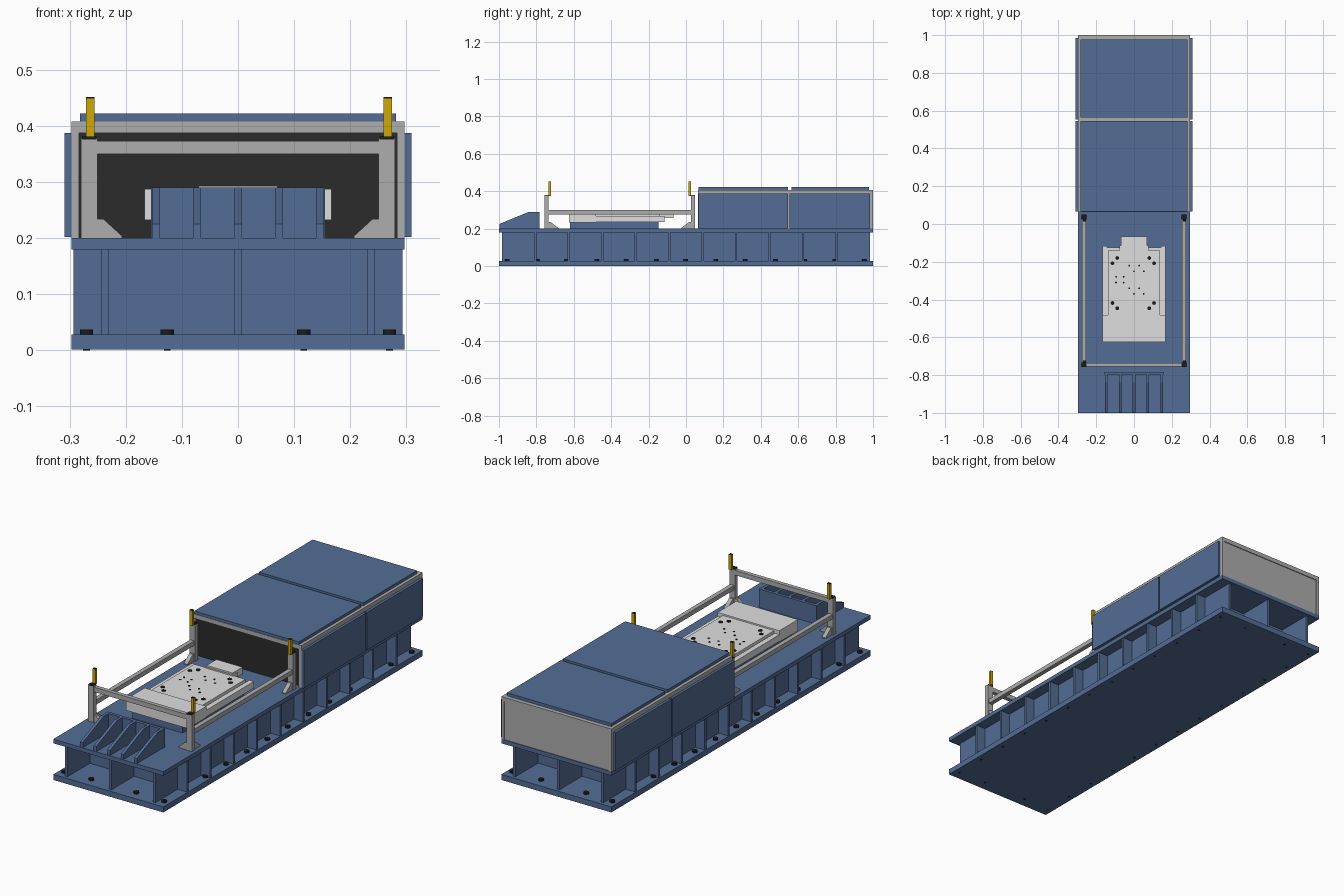
import bpy, bmesh
from mathutils import Matrix

if "Cube" in bpy.data.objects:
    bpy.data.objects.remove(bpy.data.objects["Cube"])


def material(name, r, g, b):
    m = bpy.data.materials.new(name)
    m.use_nodes = True
    m.diffuse_color = (r, g, b, 1)
    m.node_tree.nodes["Principled BSDF"].inputs["Base Color"].default_value = (r, g, b, 1)
    return m


BLUE = material("steel blue", 0.087, 0.152, 0.3)
GREY = material("frame grey", 0.42, 0.42, 0.42)
LIGHT = material("light grey", 0.74, 0.74, 0.74)
DARK = material("dark curtain", 0.024, 0.024, 0.024)
BLACK = material("black", 0.012, 0.012, 0.014)
YELLOW = material("safety yellow", 0.62, 0.39, 0.003)


def finish(name, bm, mat):
    bmesh.ops.recalc_face_normals(bm, faces=bm.faces)
    me = bpy.data.meshes.new(name)
    bm.to_mesh(me)
    bm.free()
    me.materials.append(mat)
    ob = bpy.data.objects.new(name, me)
    bpy.context.collection.objects.link(ob)
    return ob


def box(name, x, y, z, mat):
    """Box from (low, high) ranges."""
    bm = bmesh.new()
    bmesh.ops.create_cube(bm, size=1)
    for v in bm.verts:
        for i, (lo, hi) in enumerate((x, y, z)):
            v.co[i] = lo if v.co[i] < 0 else hi
    return finish(name, bm, mat)


def span(c, w):
    return (c - w / 2, c + w / 2)


def sided(s, lo, hi):
    """Range mirrored to side s."""
    return tuple(sorted((s * lo, s * hi)))


def prism(name, points, axis, lo, hi, mat):
    """Extrude a profile along x or y; points hold the other two coordinates."""
    place = {"x": lambda a, b, t: (t, a, b), "y": lambda a, b, t: (a, t, b)}[axis]
    bm = bmesh.new()
    face = bm.faces.new([bm.verts.new(place(a, b, lo)) for a, b in points])
    out = bmesh.ops.extrude_face_region(bm, geom=[face])
    shift = place(0, 0, hi - lo)
    bmesh.ops.translate(bm, vec=shift, verts=[v for v in out["geom"] if isinstance(v, bmesh.types.BMVert)])
    return finish(name, bm, mat)


def discs(name, spots, radius, z, height, mat, sides):
    bm = bmesh.new()
    for x, y in spots:
        bmesh.ops.create_cone(bm, cap_ends=True, segments=sides, radius1=radius, radius2=radius,
                              depth=height, matrix=Matrix.Translation((x, y, z + height / 2)))
    return finish(name, bm, mat)


SIDES = ((-1, "right"), (1, "left"))

# Base: two plates joined by long webs and full-width ribs, open at both ends
box("bottom_plate", (-0.297, 0.297), (-1, 1), (0.001, 0.028), BLUE)
box("top_plate", (-0.297, 0.297), (-1, 1), (0.18, 0.2), BLUE)
box("centre_web", span(0, 0.013), (-0.985, 0.985), (0.028, 0.18), BLUE)
for s, side in SIDES:
    box(f"{side}_web", span(s * 0.237, 0.012), (-0.985, 0.985), (0.028, 0.18), BLUE)
for k in range(10):
    box("cross_rib", (-0.293, 0.293), span(-0.806 + k * 0.179, 0.012), (0.028, 0.18), BLUE)

# Anchor bolts along the edges, with shanks reaching the underside
spots = [(s * 0.27, -0.955 + k * 0.159) for s in (-1, 1) for k in range(13)]
spots += [(x, s * 0.95) for x in (-0.126, 0.117) for s in (-1, 1)]
discs("anchor_bolts", spots, 0.012, 0.028, 0.009, BLACK, 12)
discs("anchor_shanks", spots, 0.006, 0, 0.028, BLACK, 12)

# Rear enclosure: grey body, end frames, curtain and cover panels
box("enclosure_body", (-0.293, 0.293), (0.09, 0.996), (0.2, 0.404), GREY)
box("front_curtain", (-0.285, 0.285), (0.082, 0.089), (0.2, 0.39), DARK)
for y, end in ((0.074, "front"), (0.99, "rear")):
    box(f"{end}_frame_top", (-0.297, 0.297), span(y, 0.02), (0.387, 0.408), GREY)
    for s, side in SIDES:
        box(f"{end}_{side}_frame_post", sided(s, 0.283, 0.297), span(y, 0.02), (0.2, 0.387), GREY)
for s, side in SIDES:
    box(f"{side}_top_rail", sided(s, 0.277, 0.297), (0.064, 1), (0.388, 0.408), GREY)
for lo, hi in ((0.066, 0.545), (0.563, 0.978)):
    box("roof_panel", (-0.282, 0.282), (lo, hi), (0.402, 0.422), BLUE)
for lo, hi in ((0.066, 0.546), (0.554, 0.985)):
    for s, side in SIDES:
        box(f"{side}_side_panel", sided(s, 0.292, 0.309), (lo, hi), (0.202, 0.387), BLUE)

# Guard frame: posts with gussets, rails and light barriers
for s, side in SIDES:
    prism(f"{side}_cross_gusset",
          [(s * 0.25, 0.2), (s * 0.207, 0.2), (s * 0.207, 0.204), (s * 0.24, 0.234), (s * 0.25, 0.234)],
          "y", -0.754, -0.736, GREY)
    for y, d, end in ((-0.745, 1, "front"), (0.037, -1, "rear")):
        box(f"{end}_{side}_post", sided(s, 0.25, 0.28), span(y, 0.022), (0.2, 0.378), GREY)
        box(f"{end}_{side}_post_cap", sided(s, 0.252, 0.278), span(y, 0.024), (0.376, 0.381), BLACK)
        prism(f"{end}_{side}_long_gusset",
              [(y, 0.2), (y + d * 0.062, 0.2), (y + d * 0.062, 0.204), (y + d * 0.02, 0.236), (y, 0.236)],
              "x", s * 0.265 - 0.01, s * 0.265 + 0.01, GREY)
        bx, by = span(s * 0.265 + 0.002, 0.015), span(y + d * 0.017, 0.013)
        box(f"{end}_{side}_light_barrier", bx, by, (0.376, 0.449), YELLOW)
        box(f"{end}_{side}_barrier_cap", bx, by, (0.449, 0.451), BLACK)
    box(f"{side}_long_rail", span(s * 0.265, 0.022), (-0.735, 0.03), (0.277, 0.299), GREY)
box("front_cross_rail", (-0.252, 0.252), span(-0.745, 0.02), (0.35, 0.373), GREY)

# Front bracket with sloping ribs
box("bracket_back", (-0.155, 0.155), (-0.798, -0.783), (0.2, 0.29), BLUE)
profile = [(-0.998, 0.2), (-0.998, 0.225), (-0.84, 0.29), (-0.79, 0.29), (-0.79, 0.2)]
for k in range(-2, 3):
    prism("bracket_rib", profile, "x", k * 0.073 - 0.007, k * 0.073 + 0.007, BLUE)

# Work table on a pedestal
box("table_pedestal", (-0.135, 0.135), (-0.62, -0.147), (0.2, 0.236), BLUE)
box("table_base", (-0.15, 0.15), (-0.615, -0.125), (0.236, 0.262), LIGHT)
box("table_front_cover", (-0.167, 0.167), (-0.625, -0.482), (0.232, 0.287), LIGHT)
box("table_top", (-0.138, 0.138), (-0.485, -0.14), (0.255, 0.28), LIGHT)
for s, side in SIDES:
    box(f"{side}_table_cover", sided(s, 0.142, 0.167), (-0.483, -0.116), (0.235, 0.268), LIGHT)
box("drive_mount", (-0.077, 0.077), (-0.145, -0.115), (0.25, 0.286), LIGHT)
box("drive_housing", (-0.07, 0.07), (-0.142, -0.066), (0.258, 0.293), LIGHT)

# Table fixings and tapped holes
large = [(s * x - 0.004, -0.313 + e * y) for s in (-1, 1) for e in (-1, 1) for x, y in ((0.085, 0.133), (0.11, 0.105))]
discs("table_bolts", large, 0.01, 0.28, 0.003, BLACK, 12)
small = [(x + dx, y) for dx in (0, 0.052) for x, y in ((-0.025, -0.22), (0, -0.25), (-0.025, -0.34), (0, -0.37))]
small += [(x, y) for x in (-0.095, -0.055) for y in (-0.28, -0.31)]
discs("tapped_holes", small, 0.005, 0.28, 0.002, BLACK, 8)
